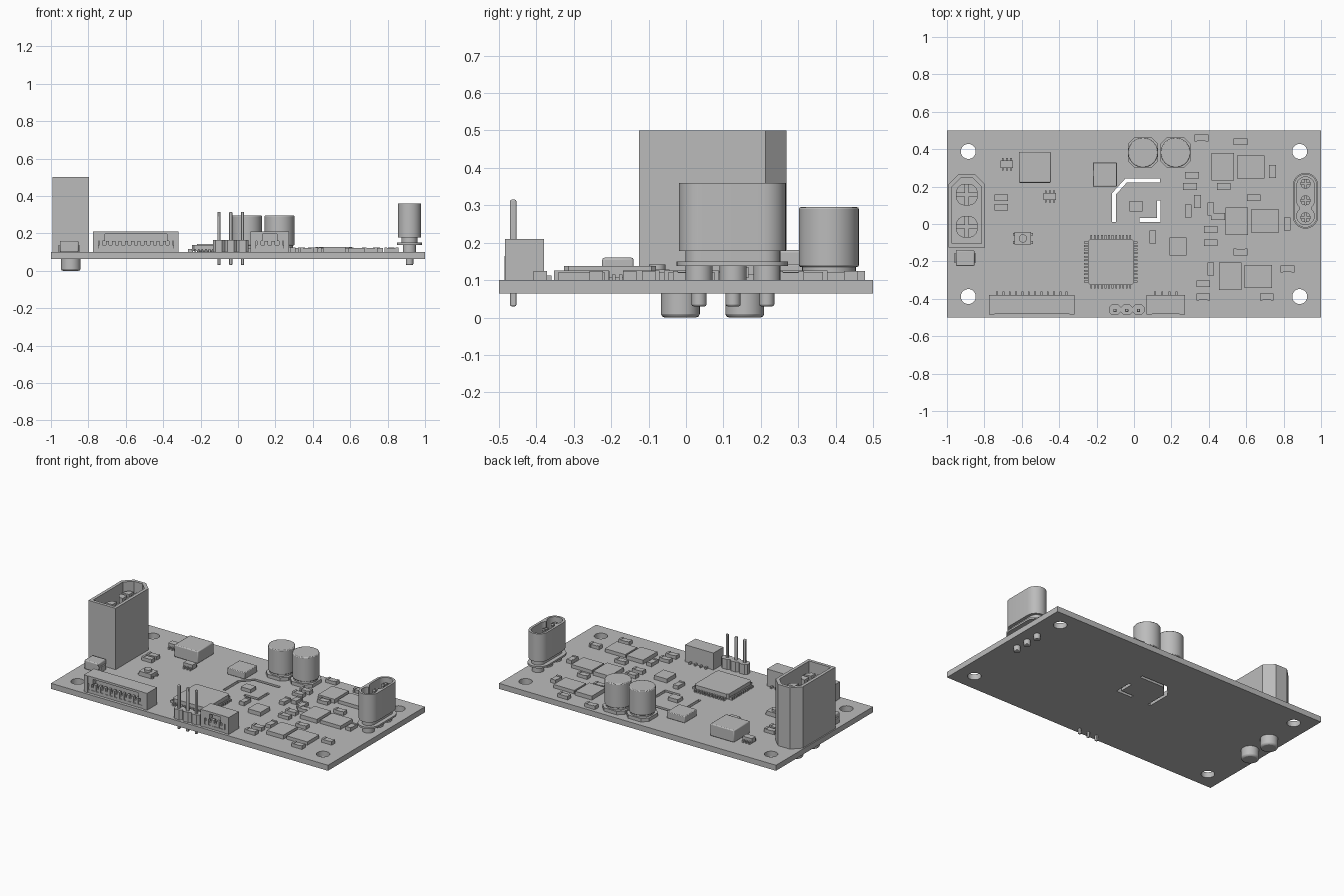
import bpy, bmesh
from math import pi, sin, cos

cube = bpy.data.objects.get("Cube")
if cube:
    bpy.data.objects.remove(cube, do_unlink=True)

grey = bpy.data.materials.new("plain_grey")
grey.use_nodes = True
grey.diffuse_color = (0.5, 0.5, 0.5, 1)
grey.node_tree.nodes["Principled BSDF"].inputs["Base Color"].default_value = (0.5, 0.5, 0.5, 1)

TOP, BOTTOM = 0.1, 0.064
parts = []


def prism(name, points, low, high, bevel=0):
    """Upright solid with the given outline."""
    bm = bmesh.new()
    face = bm.faces.new([bm.verts.new((x, y, low)) for x, y in points])
    raised = bmesh.ops.extrude_face_region(bm, geom=[face])["geom"]
    for v in raised:
        if isinstance(v, bmesh.types.BMVert):
            v.co.z = high
    bmesh.ops.recalc_face_normals(bm, faces=bm.faces)
    mesh = bpy.data.meshes.new(name)
    bm.to_mesh(mesh)
    bm.free()
    mesh.materials.append(grey)
    obj = bpy.data.objects.new(name, mesh)
    bpy.context.collection.objects.link(obj)
    parts.append(obj)
    if bevel:
        mod = obj.modifiers.new("bevel", "BEVEL")
        mod.width = bevel
        mod.segments = 2
        mod.limit_method = "ANGLE"
        mod.angle_limit = 1.0
    return obj


def rect(x, y, w, d, chamfer=0):
    a, b, c = w / 2, d / 2, chamfer
    if not c:
        return [(x - a, y - b), (x + a, y - b), (x + a, y + b), (x - a, y + b)]
    return [(x - a + c, y - b), (x + a - c, y - b), (x + a, y - b + c), (x + a, y + b - c),
            (x + a - c, y + b), (x - a + c, y + b), (x - a, y + b - c), (x - a, y - b + c)]


def arc(x, y, r, start, end, n):
    steps = [start + (end - start) * i / n for i in range(n + 1)]
    return [(x + r * cos(t), y + r * sin(t)) for t in steps]


def circle(x, y, r, n=32):
    return arc(x, y, r, 0, 2 * pi, n)[:-1]


def stadium(x, y0, y1, r):
    return arc(x, y1, r, 0, pi, 16) + arc(x, y0, r, pi, 2 * pi, 16)


def block(name, x, y, w, d, low, high, bevel=0):
    return prism(name, rect(x, y, w, d), low, high, bevel)


def cut(target, *cutters):
    for cutter in cutters:
        mod = target.modifiers.new("cut", "BOOLEAN")
        mod.operation = "DIFFERENCE"
        mod.solver = "EXACT"
        mod.object = cutter
        bpy.context.view_layer.objects.active = target
        bpy.ops.object.modifier_apply(modifier=mod.name)
        parts.remove(cutter)
        bpy.data.objects.remove(cutter, do_unlink=True)


def split_pin(name, x, y, r, low, slit, high):
    """Round contact whose upper end is split by a cross."""
    prism(name, circle(x, y, r, 24), low, slit)
    gap = r * 0.16
    for i in range(4):
        t = i * pi / 2
        mid = t + pi / 4
        cx, cy = x + gap * 1.4 * cos(mid), y + gap * 1.4 * sin(mid)
        wedge = [(cx, cy)] + arc(cx, cy, r - gap, t, t + pi / 2, 6)
        prism(name + "_prong", wedge, slit, high)


# Board with mounting holes and isolation slots
board = block("board", 0, 0, 2, 1, BOTTOM, TOP)
cutters = [prism("hole", circle(sx * 0.886, sy * 0.388, 0.04), 0, 0.2)
           for sx in (-1, 1) for sy in (-1, 1)]
long_slot = [(-.117, .01), (-.117, .165), (-.047, .242), (.14, .242),
             (.14, .222), (-.038, .222), (-.097, .157), (-.097, .01)]
short_slot = [(.123, .125), (.143, .125), (.143, .012), (.03, .012), (.03, .032), (.123, .032)]
cut(board, *cutters, prism("slot", long_slot, 0, 0.2), prism("slot", short_slot, 0, 0.2))


# Large power socket with two contacts
def socket_outline(inset):
    l, r, f, b = -0.992 + inset, -0.796 - inset, -0.125 + inset, 0.268 - inset
    c = 0.055 - inset * 0.4
    return [(l, f), (r, f), (r, b - c), (r - c, b), (l + c, b), (l, b - c)]


power_socket = prism("power_socket", socket_outline(0), TOP, 0.5)
cut(power_socket, prism("cavity", socket_outline(0.02), 0.2, 0.6))
for y in (-0.015, 0.157):
    split_pin("power_contact", -0.894, y, 0.058, 0.19, 0.33, 0.45)
    prism("power_solder_pin", circle(-0.894, y, 0.052), 0, TOP, 0.01)

# Three pole motor socket
mx, pole_ys = 0.917, (0.035, 0.126, 0.216)
motor_socket = prism("motor_socket", stadium(mx, 0.043, 0.205, 0.062), 0.178, 0.36)
cut(motor_socket,
    prism("cavity", stadium(mx, 0.126, 0.205, 0.047), 0.22, 0.5),
    prism("cavity", circle(mx, 0.043, 0.047), 0.22, 0.5),
    block("cavity", mx, 0.085, 0.06, 0.08, 0.22, 0.5))
prism("motor_socket_neck", stadium(mx, 0.04, 0.21, 0.042), 0.15, 0.178)
prism("motor_socket_flange", stadium(mx, 0.043, 0.205, 0.068), 0.138, 0.15)
for y in pole_ys:
    split_pin("motor_contact", mx, y, 0.026, 0.21, 0.27, 0.33)
    prism("motor_leg", circle(mx, y, 0.036), TOP, 0.138)
    prism("motor_solder_pin", circle(mx, y, 0.02), 0.03, TOP, 0.005)

# Can capacitors
for x in (0.048, 0.222):
    prism("capacitor_base", rect(x, 0.382, 0.162, 0.162, 0.035), TOP, 0.122)
    prism("capacitor_neck", circle(x, 0.382, 0.072), 0.122, 0.135)
    prism("capacitor_can", circle(x, 0.382, 0.08, 40), 0.135, 0.295, 0.005)

# Main controller with leads on four sides
cx, cy = -0.124, -0.203
prism("controller", rect(cx, cy, 0.246, 0.246, 0.012), 0.106, 0.138)
for i in range(12):
    s = (i - 5.5) * 0.019
    for side in (-1, 1):
        block("controller_lead", cx + s, cy + side * 0.13, 0.009, 0.026, TOP, 0.115)
        block("controller_lead", cx + side * 0.13, cy + s, 0.026, 0.009, TOP, 0.115)


# Side entry cable connectors
def cable_connector(x, width, count):
    name = "cable_connector"
    block(name + "_floor", x, -0.43, width, 0.1, TOP, 0.12)
    block(name + "_back", x, -0.41, width, 0.06, 0.12, 0.21)
    block(name + "_roof", x, -0.432, width, 0.1, 0.196, 0.21)
    block(name + "_lip", x, -0.465, width - 0.04, 0.02, 0.12, 0.138)
    for side in (-1, 1):
        block(name + "_end", x + side * (width / 2 - 0.014), -0.432, 0.028, 0.104, TOP, 0.21)
        block(name + "_stop", x + side * (width / 2 - 0.045), -0.465, 0.035, 0.03, 0.16, 0.2)
    pitch = (width - 0.05) / count
    for i in range(count):
        px = x + (i - (count - 1) / 2) * pitch
        block(name + "_tooth", px, -0.468, pitch * 0.5, 0.022, 0.12, 0.16)
        block(name + "_lead", px, -0.372, 0.01, 0.024, TOP, 0.112)


cable_connector(-0.546, 0.456, 12)
cable_connector(0.17, 0.204, 4)

# Pin header
for i in (-1, 0, 1):
    x = -0.039 + i * 0.063
    prism("header_body", rect(x, -0.458, 0.063, 0.054, 0.014), TOP, 0.165)
    block("header_pin", x, -0.462, 0.017, 0.017, 0.03, 0.315, 0.004)


# Small two-terminal chips, lying along x or y
def chip(x, y, upright):
    w, d = (0.036, 0.068) if upright else (0.072, 0.036)
    block("chip_body", x, y, w * 0.97, d * 0.97, TOP, 0.121)
    for side in (-1, 1):
        if upright:
            block("chip_terminal", x, y + side * 0.028, w, 0.014, TOP, 0.124)
        else:
            block("chip_terminal", x + side * 0.03, y, 0.014, d, TOP, 0.124)


for x, y in [(.36, .46), (.57, .44), (.31, .26), (.3, .2), (.48, .2), (.64, .14), (.41, -.03),
             (.41, -.1), (.45, .04), (.57, -.15), (.82, -.24), (.71, -.39), (.37, -.32),
             (.37, -.39), (-.71, .14), (-.71, .09)]:
    chip(x, y, False)
for x, y in [(.74, .28), (.34, .12), (.29, .07), (.41, .08), (.82, 0), (.1, -.07), (.41, -.24)]:
    chip(x, y, True)

# Three power stages, each a driver beside a transistor
for x, y in [(.475, .305), (.55, .015), (.515, -.28)]:
    block("driver_chip", x, y, 0.12, 0.147, TOP, 0.126)
    block("power_transistor", x + 0.15, y, 0.148, 0.123, TOP, 0.122)

# Other flat packages
block("regulator_inductor", -0.53, 0.303, 0.172, 0.165, TOP, 0.18, 0.006)
block("small_inductor", -0.156, 0.265, 0.128, 0.128, TOP, 0.143, 0.004)
block("sensor_chip", 0.01, 0.094, 0.07, 0.056, TOP, 0.122)
block("transceiver_chip", 0.235, -0.12, 0.093, 0.097, TOP, 0.126)
block("diode", -0.903, -0.182, 0.1, 0.084, TOP, 0.16, 0.006)
for side in (-1, 1):
    block("diode_terminal", -0.903 + side * 0.05, -0.182, 0.018, 0.05, TOP, 0.135)

# Six-lead packages
for x, y in [(-.68, .32), (-.45, .147)]:
    block("six_lead_body", x, y, 0.066, 0.04, 0.105, 0.135)
    for i in (-1, 0, 1):
        block("six_lead_leg", x + i * 0.022, y, 0.01, 0.066, TOP, 0.116)

# Push button
block("button_case", -0.594, -0.077, 0.088, 0.066, TOP, 0.128)
prism("button_cap", circle(-0.594, -0.077, 0.022, 24), 0.128, 0.142)
for sx in (-1, 1):
    for sy in (-1, 1):
        block("button_leg", -0.594 + sx * 0.045, -0.077 + sy * 0.022, 0.016, 0.014, TOP, 0.11)

# Smooth round sides, keep edges sharp
bpy.ops.object.select_all(action="DESELECT")
for obj in parts:
    obj.select_set(True)
bpy.context.view_layer.objects.active = parts[0]
bpy.ops.object.shade_smooth_by_angle(angle=0.6)
